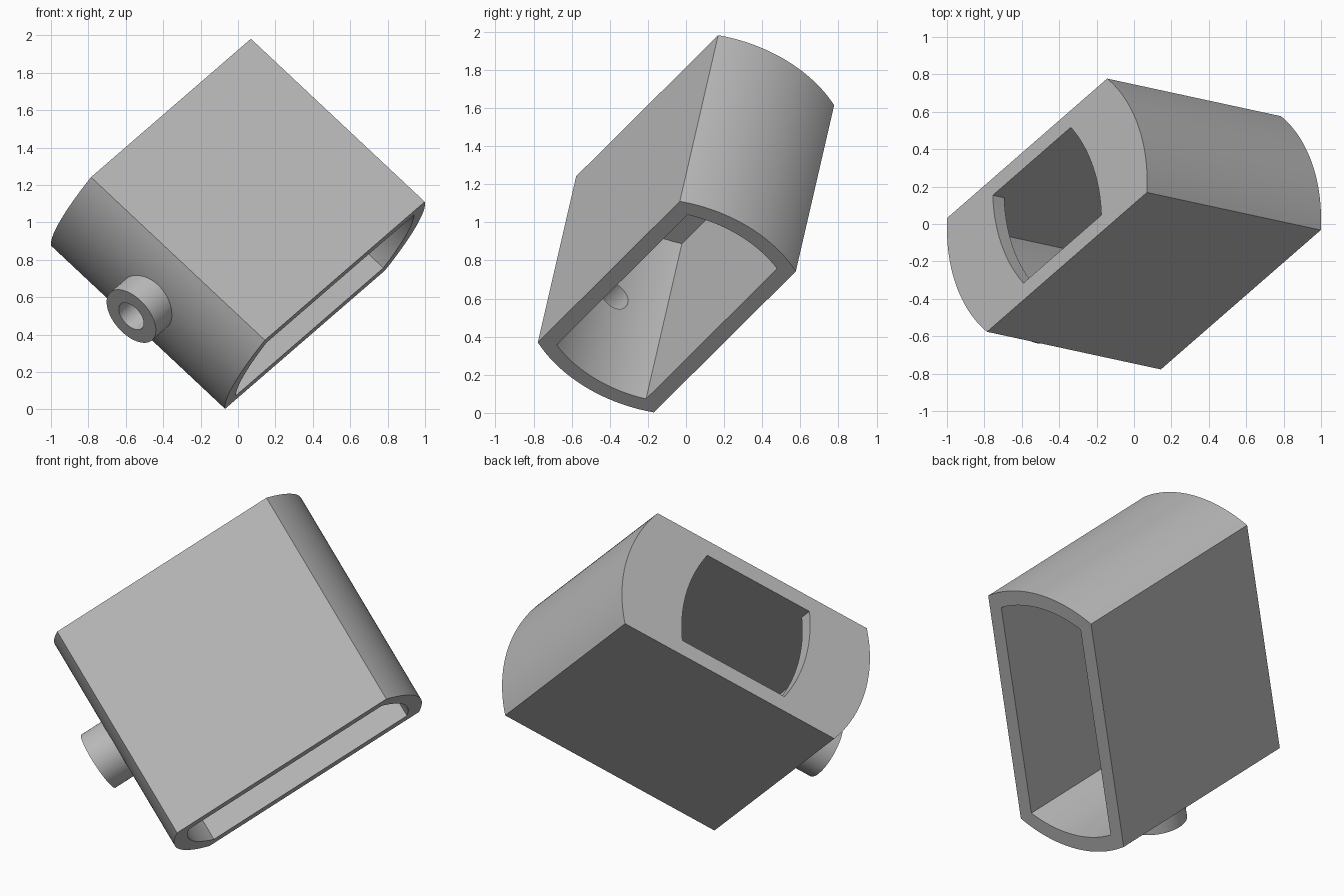
import bpy
import bmesh
from math import sin, cos, asin, sqrt, pi
from mathutils import Matrix, Vector

if "Cube" in bpy.data.objects:
    bpy.data.objects.remove(bpy.data.objects["Cube"], do_unlink=True)

# Main sizes: u is the width between curved sides, w the depth, v the length
RADIUS = 0.772
WALL = 0.085
HALF_DEPTH = 0.371
HALF_LENGTH = 0.645
INNER_DEPTH = HALF_DEPTH - WALL

grey = bpy.data.materials.new("plain_grey")
grey.use_nodes = True
COLOUR = (0.5, 0.5, 0.5, 1.0)
grey.diffuse_color = COLOUR
grey.node_tree.nodes["Principled BSDF"].inputs["Base Color"].default_value = COLOUR


def finish(name, bm):
    bmesh.ops.recalc_face_normals(bm, faces=bm.faces)
    mesh = bpy.data.meshes.new(name)
    bm.to_mesh(mesh)
    bm.free()
    mesh.materials.append(grey)
    obj = bpy.data.objects.new(name, mesh)
    bpy.context.collection.objects.link(obj)
    return obj


def slab(name, radius, half_depth, low, high, shift=0.0, steps=32):
    """Block with two flat sides and two bowed sides, extruded along z."""
    angle = asin(half_depth / radius)
    sweep = [angle * (2 * i / steps - 1) for i in range(steps + 1)]
    side = [(radius * cos(a) - shift, radius * sin(a)) for a in sweep]
    outline = side + [(-x, -y) for x, y in side]
    bm = bmesh.new()
    face = bm.faces.new([bm.verts.new((x, y, low)) for x, y in outline])
    top = bmesh.ops.extrude_face_region(bm, geom=[face])["geom"]
    verts = [g for g in top if isinstance(g, bmesh.types.BMVert)]
    bmesh.ops.translate(bm, verts=verts, vec=(0, 0, high - low))
    return finish(name, bm)


def peg(name, radius, start, end):
    """Cylinder along x."""
    bm = bmesh.new()
    place = Matrix.Translation(((start + end) / 2, 0, 0)) @ Matrix.Rotation(pi / 2, 4, "Y")
    bmesh.ops.create_cone(bm, cap_ends=True, segments=64, radius1=radius,
                          radius2=radius, depth=abs(end - start), matrix=place)
    return finish(name, bm)


def combine(target, other, operation):
    mod = target.modifiers.new(operation.lower(), "BOOLEAN")
    mod.operation = operation
    mod.solver = "EXACT"
    mod.object = other
    bpy.context.view_layer.objects.active = target
    bpy.ops.object.modifier_apply(modifier=mod.name)
    bpy.data.objects.remove(other, do_unlink=True)


# Outer shell with the round boss on one bowed side
housing = slab("housing", RADIUS, HALF_DEPTH, -HALF_LENGTH, HALF_LENGTH)
combine(housing, peg("boss", 2 * WALL, -0.5, -0.904), "UNION")

# Cavity open at the lower end, narrow window through the upper end wall
cavity = slab("cavity_cutter", RADIUS - WALL, INNER_DEPTH,
              -HALF_LENGTH - 0.2, HALF_LENGTH - WALL)
combine(housing, cavity, "DIFFERENCE")
window_shift = sqrt(RADIUS ** 2 - INNER_DEPTH ** 2) - 0.33
window = slab("window_cutter", RADIUS, INNER_DEPTH, 0.3, HALF_LENGTH + 0.2, window_shift)
combine(housing, window, "DIFFERENCE")

# Bore through the boss
combine(housing, peg("bore_cutter", 0.086, -0.4, -1.1), "DIFFERENCE")

# Tilt the finished part into its resting pose
u = Vector((0.855, 0.745, 0.74)).normalized()
v = Vector((-0.93, 0.2, 0.87))
v = (v - u * v.dot(u)).normalized()
w = v.cross(u)
pose = Matrix((u, w, v)).transposed().to_4x4()
housing.data.transform(Matrix.Translation((0, 0, 0.992)) @ pose)
housing.data.update()

bpy.ops.object.select_all(action="DESELECT")
housing.select_set(True)
bpy.context.view_layer.objects.active = housing
bpy.ops.object.shade_smooth_by_angle(angle=0.5)
